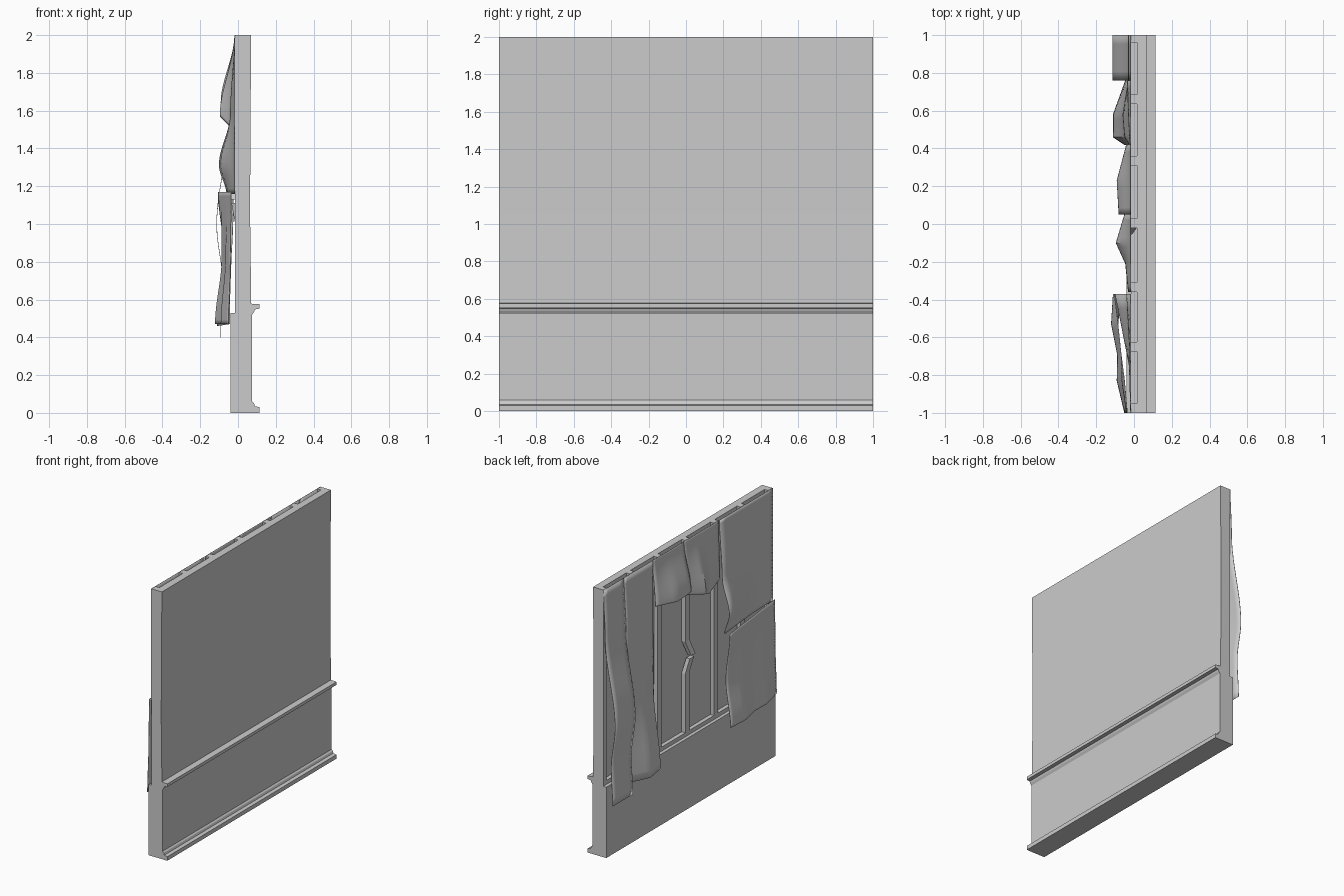
import bpy, bmesh

cube = bpy.data.objects.get("Cube")
if cube:
    bpy.data.objects.remove(cube)

grey = bpy.data.materials.new("plain grey")
grey.use_nodes = True
colour = (0.6, 0.6, 0.6, 1)
grey.diffuse_color = colour
grey.node_tree.nodes["Principled BSDF"].inputs["Base Color"].default_value = colour


def make(name, verts, faces):
    mesh = bpy.data.meshes.new(name)
    mesh.from_pydata(verts, [], faces)
    bm = bmesh.new()
    bm.from_mesh(mesh)
    bmesh.ops.recalc_face_normals(bm, faces=bm.faces)
    bm.to_mesh(mesh)
    bm.free()
    mesh.materials.append(grey)
    obj = bpy.data.objects.new(name, mesh)
    bpy.context.collection.objects.link(obj)
    return obj


def extrude_profile(name, profile, y0, y1):
    """Run an x-z outline along y."""
    n = len(profile)
    verts = [(x, y, z) for y in (y0, y1) for x, z in profile]
    faces = [list(range(n)), list(range(n, 2 * n))]
    faces += [(i, (i + 1) % n, (i + 1) % n + n, i + n) for i in range(n)]
    return make(name, verts, faces)


def beam(name, path, width=0.05, depth=0.03):
    """Sweep a rectangle up a path of (x, y, z) front centre points."""
    verts, faces = [], []
    for x, y, z in path:
        verts += [(x + a, y + b, z) for a, b in
                  ((0, -width / 2), (depth, -width / 2), (depth, width / 2), (0, width / 2))]
    for r in range(len(path) - 1):
        for i in range(4):
            j = (i + 1) % 4
            faces.append((4 * r + i, 4 * r + j, 4 * r + 4 + j, 4 * r + 4 + i))
    end = len(verts)
    faces += [(0, 1, 2, 3), (end - 4, end - 3, end - 2, end - 1)]
    return make(name, verts, faces)


def sample(values, knots, t, smooth=True):
    """Blend values placed at rising or falling knots."""
    for i in range(len(knots) - 1):
        f = (t - knots[i]) / (knots[i + 1] - knots[i])
        if f <= 1.0001:
            break
    if smooth:
        f = f * f * (3 - 2 * f)
    return values[i] + (values[i + 1] - values[i]) * f


def sheet(name, ys, hem, rows, top=2.0):
    """Peeling panel: rows hold (height fraction, distance out for each y)."""
    steps = 5
    fine_y = [ys[i] + (ys[i + 1] - ys[i]) * k / steps
              for i in range(len(ys) - 1) for k in range(steps)] + [ys[-1]]
    levels = [r[0] for r in rows]
    count, cols = 30, len(fine_y)
    verts = []
    for r in range(count + 1):
        t = r / count
        out = [sample([row[1][c] for row in rows], levels, t) for c in range(len(ys))]
        for y in fine_y:
            low = sample(hem, ys, y, False)
            verts.append((-sample(out, ys, y, False), y, top + (low - top) * t))
    faces = [(r * cols + c, r * cols + c + 1, (r + 1) * cols + c + 1, (r + 1) * cols + c)
             for r in range(count) for c in range(cols - 1)]
    obj = make(name, verts, faces)
    thin = obj.modifiers.new("thickness", "SOLIDIFY")
    thin.thickness = 0.003
    thin.offset = 0
    bpy.ops.object.select_all(action="DESELECT")
    obj.select_set(True)
    bpy.context.view_layer.objects.active = obj
    bpy.ops.object.shade_smooth_by_angle()


# Solid wall with skirting and chair rail
extrude_profile("wall", [
    (-0.04, 0), (0.115, 0), (0.115, 0.03), (0.09, 0.035), (0.085, 0.05), (0.075, 0.06),
    (0.075, 0.52), (0.085, 0.535), (0.09, 0.548), (0.115, 0.552), (0.115, 0.575),
    (0.07, 0.578), (0.064, 1.05), (0.066, 1.54), (0.07, 2), (0.015, 2), (0.015, 0.53),
    (-0.04, 0.53)], -1, 1)

# Bottom plate and upright studs
extrude_profile("bottom_plate", [(-0.015, 0.53), (0.015, 0.53), (0.015, 0.56), (-0.015, 0.56)], -1, 1)
for i, y in enumerate((-0.975, -0.65, -0.335, 0.335, 0.66, 0.98)):
    beam("stud_%d" % (i + 1), [(-0.015, y, 0.53), (-0.015, y, 2)],
         0.05 if abs(y) < 0.9 else 2 * (1 - abs(y)))

# Snapped middle stud
beam("broken_stud_top", [(-0.015, 0.005, 2), (-0.015, 0.005, 1.24), (-0.04, -0.03, 1.13)])
beam("broken_stud_bottom", [(-0.015, 0.005, 0.53), (-0.015, 0.005, 1.0), (-0.035, -0.02, 1.11)])

# Peeling wall panels
flat = 0.018
sheet("end_strip", [0.76, 1], [0.4, 0.4], [
    (0, [flat] * 2), (0.22, [0.03] * 2), (0.63, [0.113] * 2),
    (0.82, [0.08] * 2), (1, [0.092] * 2)])
sheet("long_strip", [0.42, 0.46, 0.58, 0.76], [0.49, 0.48, 0.46, 0.47], [
    (0, [flat] * 4), (0.25, [0.02, 0.025, 0.03, 0.035]),
    (0.6, [0.025, 0.05, 0.06, 0.03]), (1, [0.05, 0.11, 0.11, 0.045])])
sheet("upper_flap_wide", [0.05, 0.23, 0.42], [1.64, 1.64, 1.66], [
    (0, [flat] * 3), (1, [0.08, 0.09, 0.04])])
sheet("upper_flap_narrow", [-0.36, -0.21, -0.1, 0.05], [1.57, 1.52, 1.57, 1.61], [
    (0, [flat] * 4), (1, [0.03, 0.045, 0.095, 0.05])])
sheet("upper_side_panel", [-1, -0.75, -0.37], [1.16] * 3, [
    (0, [flat] * 3), (0.5, [flat, 0.02, 0.04]),
    (0.82, [flat, 0.025, 0.1]), (1, [flat, 0.025, 0.06])])
sheet("lower_side_panel", [-1, -0.83, -0.69, -0.53, -0.37], [0.47] * 5, [
    (0, [0.035, 0.05, 0.068, 0.085, 0.105]),
    (0.5, [0.04, 0.065, 0.068, 0.085, 0.07]),
    (1, [0.05, 0.09, 0.088, 0.12, 0.11])], top=1.17)
